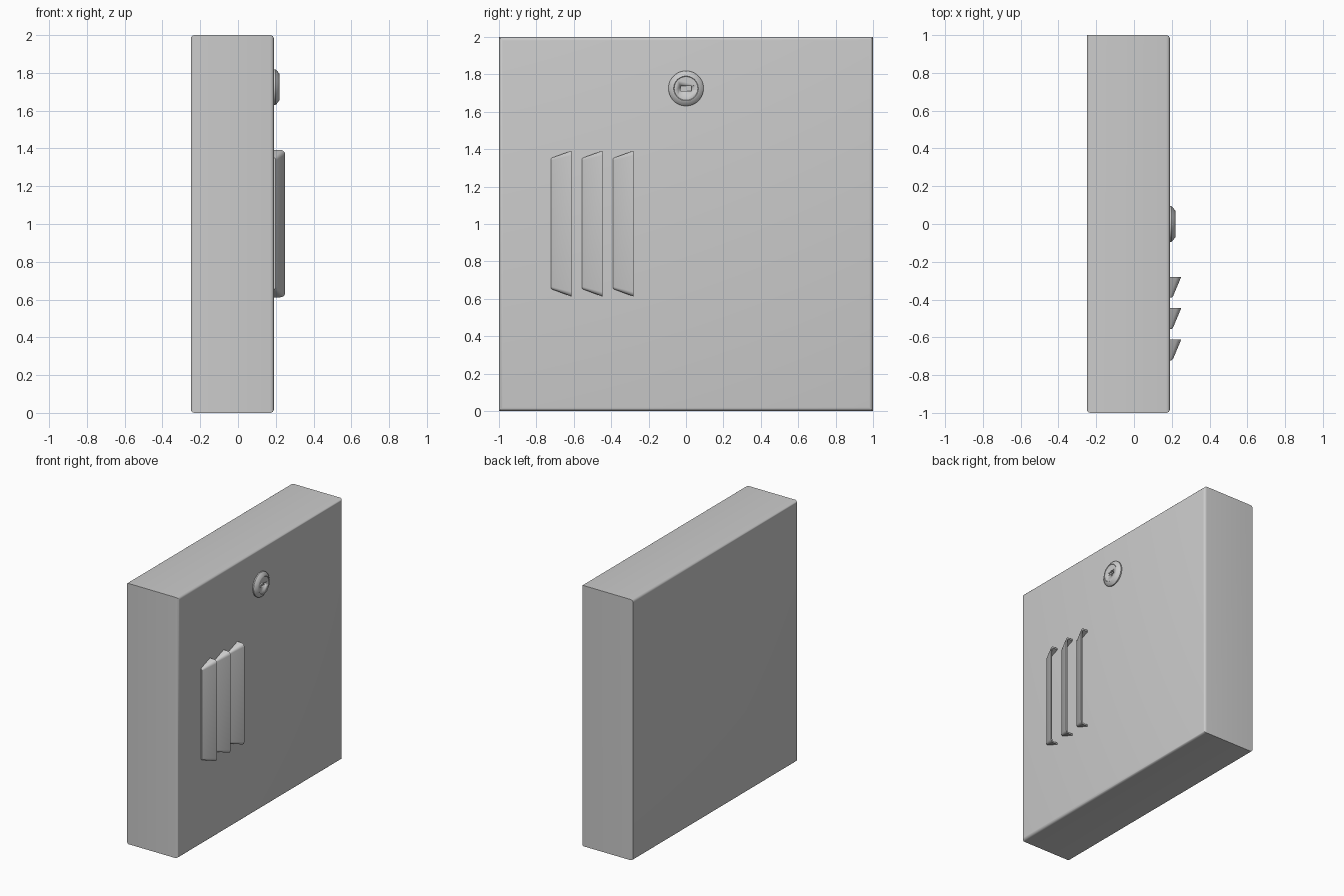
import bpy, bmesh, math

if "Cube" in bpy.data.objects:
    bpy.data.objects.remove(bpy.data.objects["Cube"])

FRONT = 0.19          # x of the panel face
BASE = 0.175          # hidden seat inside the body


def finish(name, bm, angle=35):
    bmesh.ops.recalc_face_normals(bm, faces=bm.faces[:])
    me = bpy.data.meshes.new(name)
    bm.to_mesh(me)
    bm.free()
    ob = bpy.data.objects.new(name, me)
    bpy.context.collection.objects.link(ob)
    bpy.ops.object.select_all(action='DESELECT')
    ob.select_set(True)
    bpy.context.view_layer.objects.active = ob
    bpy.ops.object.shade_smooth_by_angle(angle=math.radians(angle))
    return ob


def box(bm, lo, hi):
    verts = bmesh.ops.create_cube(bm, size=1)["verts"]
    for v in verts:
        v.co = [(a + b) / 2 + c * (b - a) for a, b, c in zip(lo, hi, v.co)]


# Cabinet body: edges running along y and z are rounded, the rear +y edge stays sharp
bm = bmesh.new()
box(bm, (-0.25, -1, 0), (FRONT, 1, 2))
soft = []
for e in bm.edges:
    a, b = (v.co for v in e.verts)
    mid = (a + b) / 2
    along_x = abs(a.x - b.x) > 0.1
    rear_corner = mid.x < -0.2 and mid.y > 0.9
    if not along_x and not rear_corner:
        soft.append(e)
bmesh.ops.bevel(bm, geom=soft, offset=0.02, segments=4, profile=0.5, affect='EDGES')
finish("cabinet_body", bm)


# Louvers: hooded scoops, open on the +y side
def hood_ring(bm, y, top, zlo, zhi, r, steps=5):
    pts = [(BASE, zlo)]
    for zc, start in ((zlo + r, -90), (zhi - r, 0)):
        for i in range(steps + 1):
            t = math.radians(start + 90 * i / steps)
            pts.append((top - r + r * math.cos(t), zc + r * math.sin(t)))
    pts.append((BASE, zhi))
    return [bm.verts.new((x, y, z)) for x, z in pts]


def louver(name, y0, w=0.11, t=0.012):
    bm = bmesh.new()
    rings = [
        hood_ring(bm, y0, 0.199, 0.655, 1.35, 0.010),
        hood_ring(bm, y0 + 0.008, 0.207, 0.650, 1.355, 0.014),
        hood_ring(bm, y0 + w, 0.25, 0.612, 1.392, 0.025),
        hood_ring(bm, y0 + w, 0.25 - t, 0.612 + t, 1.392 - t, 0.015),
        hood_ring(bm, y0 + 0.02, 0.199, 0.65 + t, 1.355 - t, 0.006),
    ]
    for a, b in zip(rings, rings[1:]):
        for i in range(len(a) - 1):
            bm.faces.new((a[i], a[i + 1], b[i + 1], b[i]))
    bm.faces.new(rings[0])
    bm.faces.new(rings[-1])
    return finish(name, bm)


for i in range(3):
    louver(f"louver_{i + 1}", -0.722 + i * 0.166)


# Lock: lathed rosette with a shallow ring groove around the key barrel
def lathe(bm, profile, cz, n=48):
    rings = []
    for r, x in profile:
        rings.append([bm.verts.new((x, r * math.cos(2 * math.pi * k / n),
                                    cz + r * math.sin(2 * math.pi * k / n)))
                      for k in range(n)])
    for a, b in zip(rings, rings[1:]):
        for k in range(n):
            j = (k + 1) % n
            bm.faces.new((a[k], a[j], b[j], b[k]))
    bm.faces.new(rings[0])
    bm.faces.new(rings[-1])


LOCK_Z = 1.725
bm = bmesh.new()
lathe(bm, [(0.094, BASE), (0.094, 0.199), (0.090, 0.204), (0.070, 0.219),
           (0.066, 0.220), (0.063, 0.217)], LOCK_Z)
lock = finish("lock_rosette", bm, 30)

# Keyhole cut
bm = bmesh.new()
box(bm, (0.2, -0.03, LOCK_Z - 0.013), (0.26, 0.03, LOCK_Z + 0.013))
cutter = finish("keyhole_cutter", bm)
cutter.hide_render = True
cutter.display_type = 'WIRE'
mod = lock.modifiers.new("keyhole", 'BOOLEAN')
mod.operation = 'DIFFERENCE'
mod.solver = 'EXACT'
mod.object = cutter
bpy.context.view_layer.objects.active = lock
lock.select_set(True)
bpy.ops.object.modifier_move_to_index(modifier="keyhole", index=0)
bpy.ops.object.modifier_apply(modifier="keyhole")
bpy.data.objects.remove(cutter, do_unlink=True)
